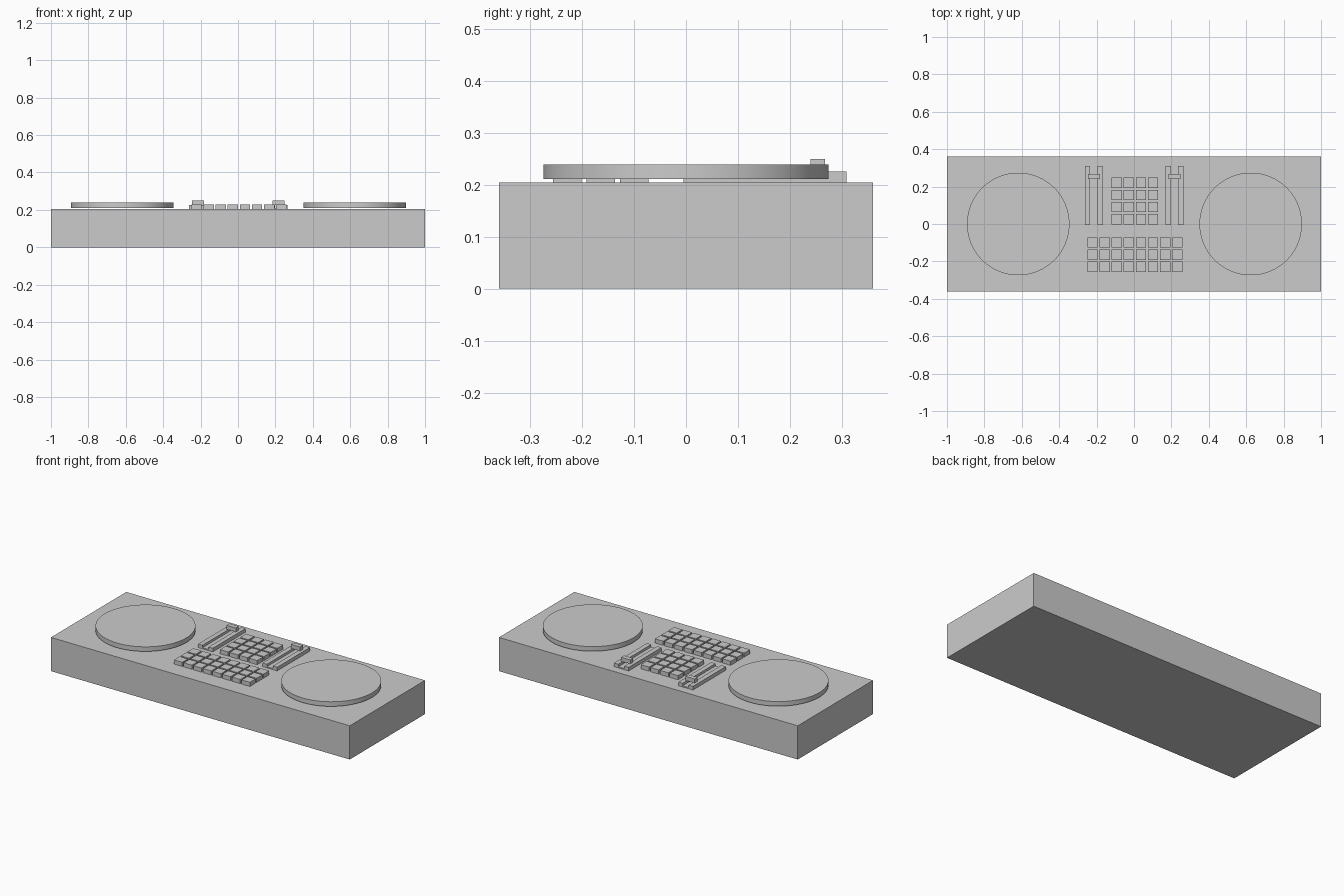
import bpy

if "Cube" in bpy.data.objects:
    bpy.data.objects.remove(bpy.data.objects["Cube"])

TOP = 0.204


def box(name, x0, x1, y0, y1, z0, z1):
    bpy.ops.mesh.primitive_cube_add(size=1, location=((x0 + x1) / 2, (y0 + y1) / 2, (z0 + z1) / 2))
    ob = bpy.context.object
    ob.name = name
    ob.scale = (x1 - x0, y1 - y0, z1 - z0)
    bpy.ops.object.transform_apply(location=False, rotation=False, scale=True)
    return ob


def button_grid(name, cx, cy, cols, rows, pitch=0.0647, size=0.055):
    for r in range(rows):
        for c in range(cols):
            x = cx + (c - (cols - 1) / 2) * pitch
            y = cy + (r - (rows - 1) / 2) * pitch
            box(f"{name}_{r}_{c}", x - size / 2, x + size / 2, y - size / 2, y + size / 2, TOP, 0.229)


def fader(side, cx):
    # U-shaped track: profile in x/z extruded along y
    w, s, z0, zs, z1 = 0.049, 0.02, TOP, 0.211, 0.226
    prof = [(-w, z0), (w, z0), (w, z1), (s, z1), (s, zs), (-s, zs), (-s, z1), (-w, z1)]
    n = len(prof)
    verts = [(cx + x, y, z) for y in (-0.005, 0.309) for x, z in prof]
    faces = [tuple(range(n)), tuple(reversed(range(n, 2 * n)))]
    faces += [(i, i + n, (i + 1) % n + n, (i + 1) % n) for i in range(n)]
    me = bpy.data.meshes.new(f"fader_track_{side}")
    me.from_pydata(verts, [], faces)
    ob = bpy.data.objects.new(me.name, me)
    bpy.context.collection.objects.link(ob)
    # sliding cap across the track
    box(f"fader_cap_{side}", cx - 0.031, cx + 0.031, 0.24, 0.268, z1, 0.25)


# Main body
box("body", -1, 1, -0.36, 0.36, 0, TOP)

# Jog wheels, floating just above the deck
for side, x in (("left", -0.619), ("right", 0.624)):
    bpy.ops.mesh.primitive_cylinder_add(vertices=64, radius=0.274, depth=0.028, location=(x, 0, 0.225))
    bpy.context.object.name = f"jog_wheel_{side}"
    bpy.ops.object.shade_smooth_by_angle()

# Faders
fader("left", -0.214)
fader("right", 0.2165)

# Button grids
button_grid("mixer_button", 0.005, 0.123, 4, 4)
button_grid("pad_button", 0.005, -0.164, 8, 3)
